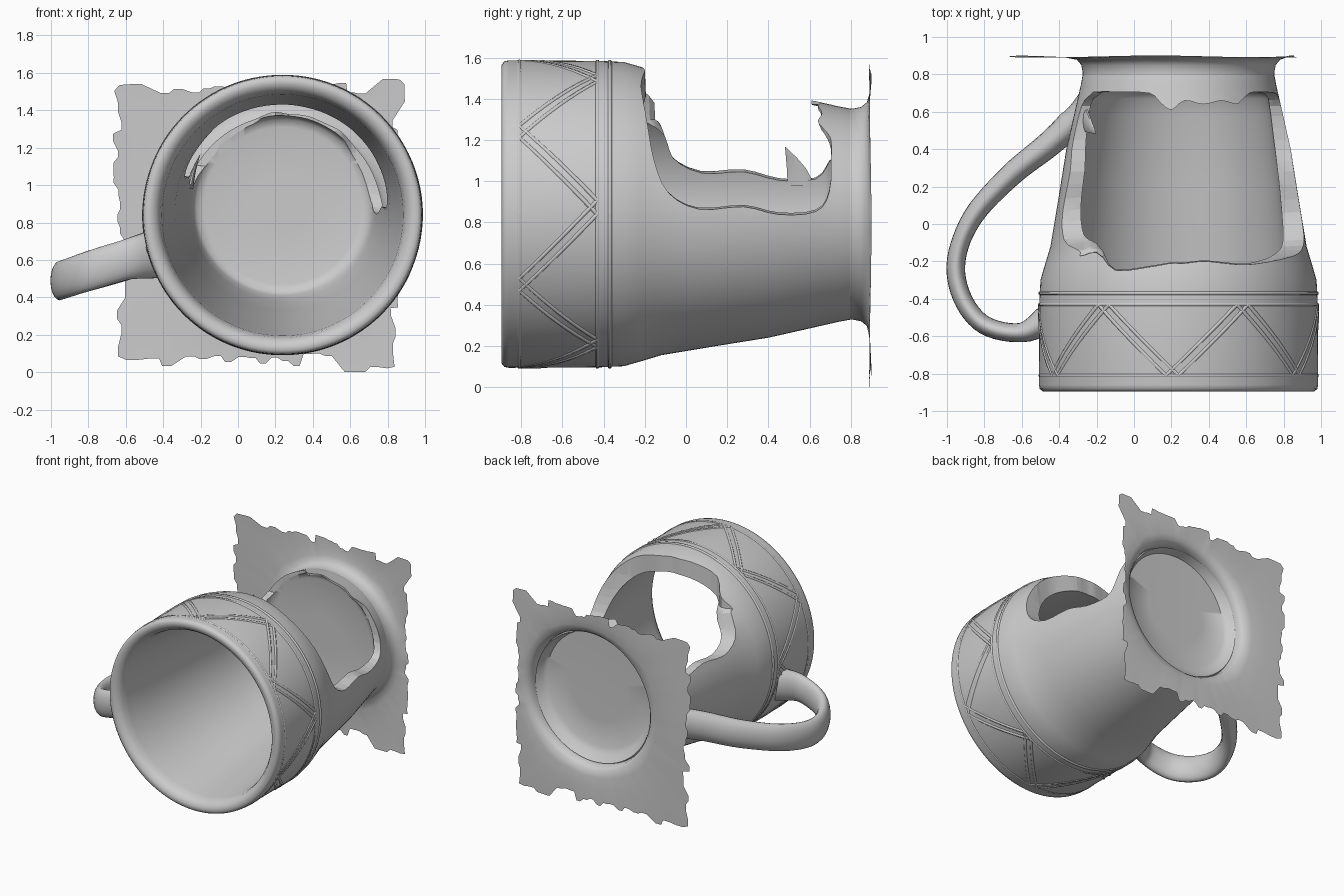
import bpy, bmesh, math, random
from mathutils import Vector

if "Cube" in bpy.data.objects:
    bpy.data.objects.remove(bpy.data.objects["Cube"])

random.seed(4)
CX, CZ = 0.238, 0.84          # axis of the mug, running along y


def make(name, verts, faces, smooth=True):
    me = bpy.data.meshes.new(name)
    me.from_pydata(verts, [], faces)
    bm = bmesh.new()
    bm.from_mesh(me)
    bmesh.ops.remove_doubles(bm, verts=bm.verts, dist=1e-5)
    bmesh.ops.recalc_face_normals(bm, faces=bm.faces)
    bm.to_mesh(me)
    bm.free()
    ob = bpy.data.objects.new(name, me)
    bpy.context.collection.objects.link(ob)
    if smooth:
        shade(ob)
    return ob


def shade(ob):
    bpy.ops.object.select_all(action='DESELECT')
    ob.select_set(True)
    bpy.context.view_layer.objects.active = ob
    bpy.ops.object.shade_smooth_by_angle(angle=math.radians(50))


def loft(name, rings, caps=True, smooth=True):
    """Skin a list of equal-length rings."""
    n = len(rings[0])
    verts = [p for r in rings for p in r]
    faces = [(i * n + j, i * n + (j + 1) % n, (i + 1) * n + (j + 1) % n, (i + 1) * n + j)
             for i in range(len(rings) - 1) for j in range(n)]
    if caps:
        faces += [tuple(range(n)), tuple(range(len(verts) - n, len(verts)))]
    return make(name, verts, faces, smooth)


def spline(pts, steps=6):
    """Catmull-Rom points through a path."""
    p = [Vector(q) for q in pts]
    p = [2 * p[0] - p[1]] + p + [2 * p[-1] - p[-2]]
    out = []
    for i in range(1, len(p) - 2):
        a, b, c, d = p[i - 1:i + 3]
        for k in range(steps):
            t = k / steps
            out.append(0.5 * (2 * b + (c - a) * t + (2 * a - 5 * b + 4 * c - d) * t * t
                              + (3 * b - a - 3 * c + d) * t ** 3))
    return out + [p[-2]]


def on_axis(r, y, a, dz=0):
    return (CX + r * math.cos(a), y, CZ + dz + r * math.sin(a))


# mug body: solid turned profile (radius, y, lift), from the recessed foot round to the inside
profile = [(0.25, 0.745, 0.04), (0.45, 0.75, 0.04), (0.475, 0.775, 0.02), (0.505, 0.82, 0),
           (0.512, 0.80, 0), (0.523, 0.74, 0), (0.555, 0.6, 0), (0.60, 0.4, 0),
           (0.64, 0.15, 0), (0.665, 0, 0), (0.685, -0.12, 0), (0.715, -0.22, 0), (0.738, -0.30, 0),
           (0.744, -0.42, 0), (0.746, -0.86, 0), (0.742, -0.882, 0), (0.725, -0.895, 0),
           (0.70, -0.893, 0), (0.675, -0.88, 0), (0.655, -0.85, 0), (0.645, -0.80, 0),
           (0.625, -0.6, 0), (0.575, -0.2, 0.015), (0.54, 0.2, 0.03), (0.495, 0.58, 0.04),
           (0.48, 0.67, 0.05), (0.46, 0.705, 0.05), (0.42, 0.715, 0.05), (0.15, 0.715, 0.05)]
N = 112
mug = loft("mug_body", [[on_axis(r, y, math.tau * j / N, dz) for j in range(N)]
                        for r, y, dz in profile])

# broken opening in the upper wall: (x, front y, back y at the top), smoothed between
sections = spline([(-0.9, -0.20, 0.60), (-0.35, -0.19, 0.62), (-0.2, -0.16, 0.705),
                   (-0.1, -0.25, 0.705), (0.08, -0.23, 0.70), (0.14, -0.22, 0.65),
                   (0.20, -0.21, 0.61), (0.27, -0.21, 0.66), (0.37, -0.20, 0.64),
                   (0.47, -0.21, 0.66), (0.56, -0.22, 0.64), (0.63, -0.22, 0.70),
                   (0.72, -0.21, 0.705), (0.80, -0.20, 0.705), (1.2, -0.18, 0.705)], 3)
rings = []
for x, f, b in sections:
    z0 = 1.0 - 0.14 * (max(-0.4, min(0.85, x)) + 0.1) / 0.9
    edge = spline([(x, f + 0.01, 1.3), (x, f + 0.04, z0 + 0.25), (x, f + 0.11, z0 + 0.09),
                   (x, f + 0.26, z0 + 0.01), (x, 0.28, z0 + 0.02), (x, 0.45, z0 - 0.02),
                   (x, 0.63, z0 - 0.01), (x, 0.695, z0 + 0.08), (x, 0.705, 1.12),
                   (x, b, 1.29)], 3)
    rings.append([(x, f - 0.01, 1.8)] + [tuple(p) for p in edge] + [(x, b, 1.8)])
cutter = loft("opening_cutter", rings, smooth=False)
cutter.hide_render = True
mod = mug.modifiers.new("opening", 'BOOLEAN')
mod.operation, mod.solver, mod.object = 'DIFFERENCE', 'EXACT', cutter
bpy.context.view_layer.objects.active = mug
bpy.ops.object.modifier_apply(modifier=mod.name)
bpy.data.objects.remove(cutter)
shade(mug)

# torn ground sheet, flaring out of the foot of the mug
M = 168
levels = [(0.515, 0.75, 0), (0.512, 0.81, 0), (0.52, 0.85, 0), (0.543, 0.878, 0),
          (0.57, 0.889, 0.1), (0.58, 0.893, 0.4), (0.58, 0.895, 0.7), (0.58, 0.895, 1)]
edge, tear = [], 0
for j in range(M):
    a = math.tau * j / M
    c, s = math.cos(a), math.sin(a)
    reach = min((0.61 if c > 0 else 0.88) / max(abs(c), 1e-6),
                (0.68 if s > 0 else 0.835 if c > 0.35 else 0.78) / max(abs(s), 1e-6))
    if j % 2 == 0:
        tear = random.uniform(-0.045, 0.035)
    if c > 0.6 and s > 0.68:          # raised top corner
        tear = 0.06
    edge.append(max(0.59, reach + tear * (0.4 if c > 0.8 else 1)))
rings = []
for r, y, t in levels:
    ring = []
    for j in range(M):
        p = Vector(on_axis(r + (edge[j] - r) * t, y, math.tau * j / M))
        p.y += 0.006 * t * math.sin(5 * p.x + 1) * math.cos(4 * p.z)
        p.z = max(p.z, 0.0)
        ring.append(p)
    rings.append(ring)
min(rings[-1], key=lambda p: p.z).z = 0
loft("torn_sheet", rings, caps=False)

# handle: oval section swept along a loop, thickening then melting into the wall
path = spline([(-0.45, -0.50, 0.63), (-0.6, -0.58, 0.6), (-0.8, -0.54, 0.54), (-0.92, -0.39, 0.50),
               (-0.95, -0.19, 0.49), (-0.86, 0.04, 0.52), (-0.66, 0.26, 0.58),
               (-0.45, 0.43, 0.65), (-0.32, 0.56, 0.69), (-0.245, 0.72, 0.72)])
rings = []
for i, p in enumerate(path):
    t = (path[min(i + 1, len(path) - 1)] - path[max(i - 1, 0)]).normalized()
    side = t.cross(Vector((0, 0, 1))).normalized()
    up = side.cross(t)
    u = i / (len(path) - 1)
    w = 0.05 + 0.25 * max(0, 0.12 - u) + 0.07 * max(0, u - 0.5) - 0.45 * max(0, u - 0.87)
    h = 0.105 + 0.2 * max(0, 0.12 - u) + 0.04 * max(0, u - 0.6)
    rings.append([p + side * w * math.cos(math.tau * k / 20) + up * h * math.sin(math.tau * k / 20)
                  for k in range(20)])
loft("handle", rings)


# shallow raised relief on the rim band
def relief(name, pts, r=0.012):
    cu = bpy.data.curves.new(name, 'CURVE')
    cu.dimensions, cu.bevel_depth, cu.bevel_resolution = '3D', r, 1
    sp = cu.splines.new('POLY')
    sp.points.add(len(pts) - 1)
    for q, p in zip(sp.points, pts):
        q.co = (*p, 1)
    ob = bpy.data.objects.new(name, cu)
    bpy.context.collection.objects.link(ob)


for y in (-0.81, -0.43, -0.37):
    relief("band_ring", [on_axis(0.738, y, math.tau * j / 96) for j in range(97)])
for k in range(12):
    for off in (0, 0.09):
        ya, yb = (-0.81, -0.43) if k % 2 else (-0.43, -0.81)
        relief("band_zigzag", [on_axis(0.739, ya + (yb - ya) * i / 8,
                                       math.tau * (k + i / 8) / 12 + off) for i in range(9)])

# torn splinter standing on the left edge of the opening
rings = [[(-0.26 + 0.06 * t + 0.02 * (1 - t) * math.cos(a),
           0.56 - 0.08 * t + 0.07 * (1 - t) * math.sin(a), 0.98 + 0.19 * t ** 0.7)
          for a in [math.tau * k / 10 for k in range(10)]] for t in (0, 0.3, 0.6, 0.97)]
loft("edge_splinter", rings)
